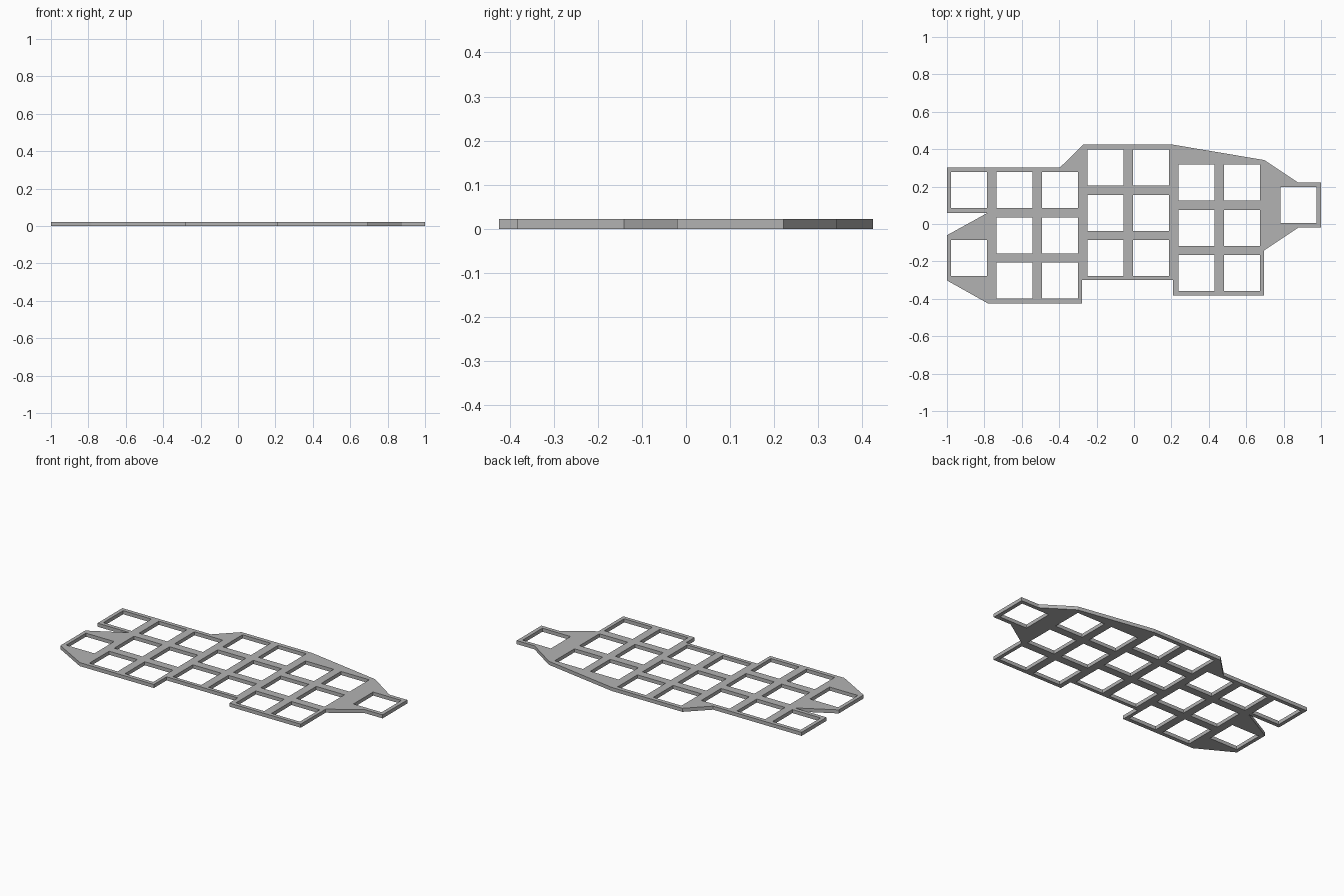
import bpy
import bmesh

cube = bpy.data.objects.get("Cube")
if cube:
    bpy.data.objects.remove(cube, do_unlink=True)

THICK = 0.022
PITCH = 0.242      # spacing of the openings
HALF = 0.0963      # half width of a square opening

# Single grey material
grey = bpy.data.materials.new("plain_grey")
grey.use_nodes = True
colour = (0.45, 0.45, 0.45, 1)
grey.diffuse_color = colour
grey.node_tree.nodes["Principled BSDF"].inputs["Base Color"].default_value = colour

# Outer edge of the plate, clockwise from the back right corner
outline = [
    (-1, .302), (-.396, .302), (-.272, .424), (.209, .424), (.696, .342),
    (.878, .221), (1, .221), (1, -.02), (.878, -.02), (.696, -.141),
    (.696, -.383), (.209, -.383), (.209, -.3), (-.277, -.3), (-.277, -.424),
    (-.782, -.424), (-1, -.302), (-1, -.06), (-.782, .06), (-1, .06),
]

# Columns of openings: centre x, centre y of the top one, rows that are cut
columns = [
    (-.881, .181, (0, 1.5)),
    (-.638, .181, range(3)), (-.395, .181, range(3)),
    (-.152, .302, range(3)), (.091, .302, range(3)),
    (.334, .221, range(3)), (.577, .221, range(3)),
    (.88, .101, (0,)),
]


def add_loop(curve, points):
    """Add a closed straight-edged loop to a filled flat curve."""
    spline = curve.splines.new('POLY')
    spline.points.add(len(points) - 1)
    for p, (x, y) in zip(spline.points, points):
        p.co = (x, y, 0, 1)
    spline.use_cyclic_u = True


# Plate profile with its square openings, extruded to thickness
profile = bpy.data.curves.new("plate_profile", 'CURVE')
profile.dimensions = '2D'
profile.fill_mode = 'BOTH'
profile.extrude = THICK / 2
add_loop(profile, outline)
for x, top, rows in columns:
    for row in rows:
        y = top - row * PITCH
        add_loop(profile, [(x + sx * HALF, y + sy * HALF)
                           for sx, sy in ((-1, -1), (1, -1), (1, 1), (-1, 1))])

helper = bpy.data.objects.new("plate_profile", profile)
bpy.context.collection.objects.link(helper)
bpy.context.view_layer.update()
evaluated = helper.evaluated_get(bpy.context.evaluated_depsgraph_get())
mesh = bpy.data.meshes.new_from_object(evaluated)
bpy.data.objects.remove(helper, do_unlink=True)

# Weld the caps to the walls and stand the plate on the floor
bm = bmesh.new()
bm.from_mesh(mesh)
bmesh.ops.remove_doubles(bm, verts=bm.verts, dist=0.0001)
bmesh.ops.translate(bm, verts=bm.verts, vec=(0, 0, THICK / 2))
bmesh.ops.recalc_face_normals(bm, faces=bm.faces)
for face in bm.faces:
    face.smooth = False
    face.material_index = 0
bm.to_mesh(mesh)
bm.free()

mesh.name = "switch_plate"
mesh.materials.clear()
mesh.materials.append(grey)
plate = bpy.data.objects.new("switch_plate", mesh)
bpy.context.collection.objects.link(plate)
